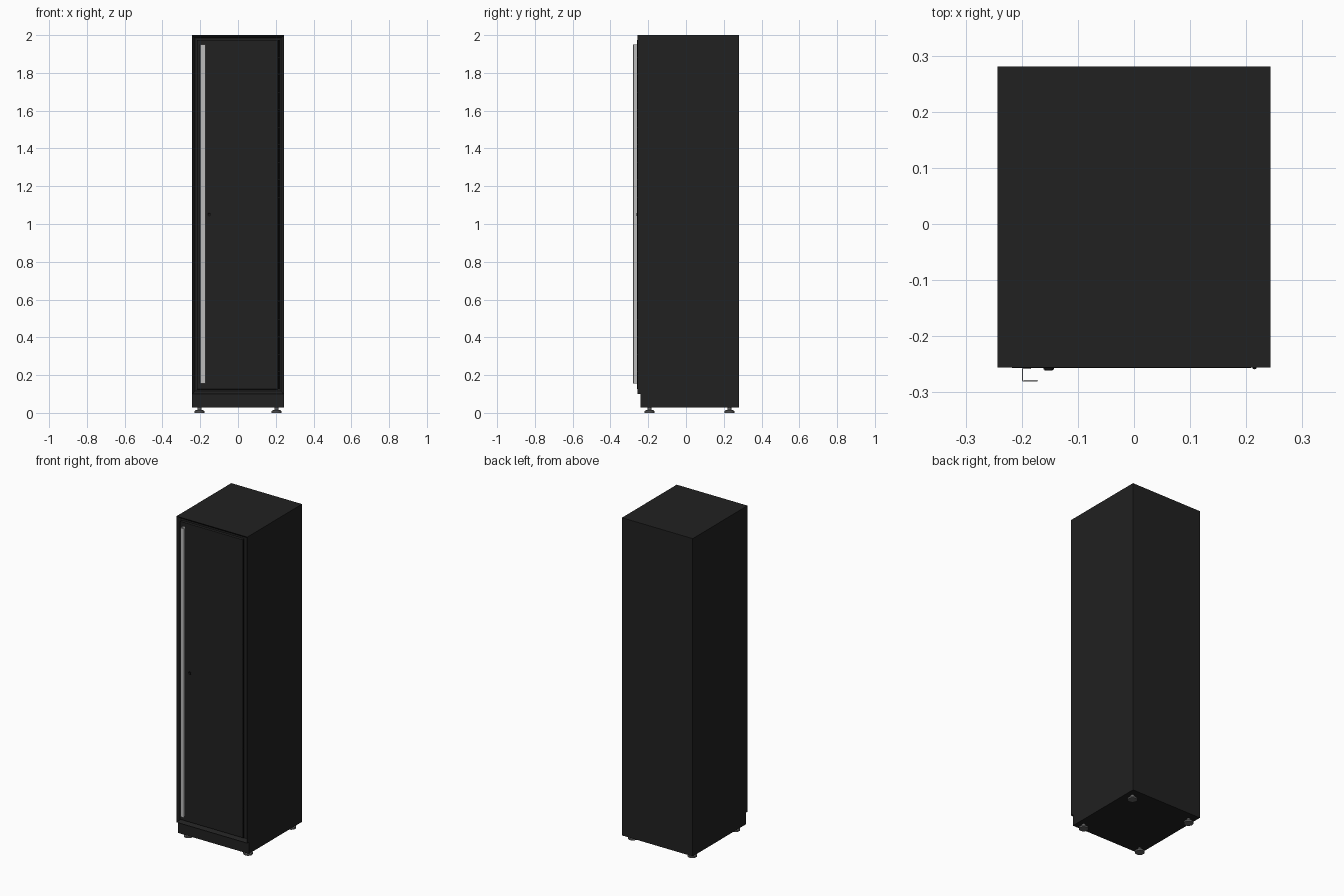
import bpy, bmesh, math
from mathutils import Matrix, Vector

if "Cube" in bpy.data.objects:
    bpy.data.objects.remove(bpy.data.objects["Cube"])


def material(name, rgb):
    m = bpy.data.materials.new(name)
    m.diffuse_color = (*rgb, 1)
    m.use_nodes = True
    m.node_tree.nodes["Principled BSDF"].inputs["Base Color"].default_value = m.diffuse_color
    return m


BLACK = material("black_paint", (0.015, 0.015, 0.015))
DARK = material("dark_metal", (0.006, 0.006, 0.006))
STEEL = material("brushed_steel", (0.5, 0.5, 0.5))
FOOT = material("foot_grey", (0.12, 0.12, 0.12))


def finish(bm, name, mat, smooth=False, bevel=0):
    bmesh.ops.recalc_face_normals(bm, faces=bm.faces)
    me = bpy.data.meshes.new(name)
    bm.to_mesh(me)
    bm.free()
    ob = bpy.data.objects.new(name, me)
    bpy.context.collection.objects.link(ob)
    me.materials.append(mat)
    if bevel:
        b = ob.modifiers.new("edge", 'BEVEL')
        b.width, b.segments, b.limit_method = bevel, 2, 'ANGLE'
    if smooth:
        bpy.ops.object.select_all(action='DESELECT')
        ob.select_set(True)
        bpy.context.view_layer.objects.active = ob
        bpy.ops.object.shade_smooth_by_angle(angle=math.radians(35))
    return ob


def box(name, lo, hi, mat, bevel=0):
    bm = bmesh.new()
    lo, hi = Vector(lo), Vector(hi)
    bmesh.ops.create_cube(bm, size=1, matrix=Matrix.Translation((lo + hi) / 2)
                          @ Matrix.Diagonal((*(hi - lo), 1)))
    return finish(bm, name, mat, bevel=bevel)


def add_cyl(bm, c, r1, r2, h, axis='Z', n=24):
    rot = Matrix.Rotation(math.radians(90), 4, 'X') if axis == 'Y' else Matrix()
    bmesh.ops.create_cone(bm, cap_ends=True, segments=n, radius1=r1, radius2=r2,
                          depth=h, matrix=Matrix.Translation(c) @ rot)


def extrude_profile(pts, vec):
    bm = bmesh.new()
    f = bm.faces.new([bm.verts.new(p) for p in pts])
    ext = bmesh.ops.extrude_face_region(bm, geom=[f], use_keep_orig=True)
    vs = [e for e in ext['geom'] if isinstance(e, bmesh.types.BMVert)]
    bmesh.ops.translate(bm, verts=vs, vec=vec)
    bmesh.ops.recalc_face_normals(bm, faces=bm.faces)
    return bm


# Cabinet body: stepped side profile with a recessed door opening
W, FY, BY = 0.243, -0.256, 0.281
side = [(FY, 0.10), (FY, 2.0), (BY, 2.0), (BY, 0.028), (-0.24, 0.028), (-0.24, 0.10)]
bm = extrude_profile([(-W, y, z) for y, z in side], (2 * W, 0, 0))
front = [f for f in bm.faces if f.normal.y < -0.9 and f.calc_center_median().z > 0.5]
bmesh.ops.inset_region(bm, faces=front, thickness=0.0225)
bmesh.ops.translate(bm, verts=front[0].verts, vec=(0, 0.02, 0))
finish(bm, "cabinet_body", BLACK)

# Door with narrow gaps, wider on the hinge side
box("door", (-0.218, FY - 0.0005, 0.125), (0.209, FY + 0.018, 1.975), BLACK, 0.001)

# Long hinge made of repeating knuckles
bm = bmesh.new()
n, z0, z1 = 20, 0.125, 1.975
step = (z1 - z0) / n
for i in range(n):
    add_cyl(bm, (0.2145, FY + 0.001, z0 + (i + 0.5) * step), 0.004, 0.004, step - 0.002, n=12)
finish(bm, "hinge", DARK, smooth=True)

# Full-height bent sheet handle
y0, y1 = FY - 0.0005, -0.281
handle = [(-0.184, y0), (-0.2, y0), (-0.2, y1 + 0.002), (-0.198, y1 + 0.0005),
          (-0.182, y1 + 0.0005), (-0.173, y1), (-0.171, y1 + 0.0015), (-0.173, y1 + 0.003),
          (-0.198, y1 + 0.0025), (-0.198, y0 - 0.002), (-0.184, y0 - 0.002)]
finish(extrude_profile([(x, y, 0.155) for x, y in handle], (0, 0, 1.795)),
       "handle", STEEL)

# Key lock beside the handle
bm = bmesh.new()
add_cyl(bm, (-0.152, FY - 0.001, 1.05), 0.0095, 0.0095, 0.004, 'Y')
add_cyl(bm, (-0.152, FY - 0.003, 1.05), 0.0085, 0.007, 0.004, 'Y')
finish(bm, "lock", DARK, smooth=True)
box("keyhole", (-0.1528, FY - 0.0055, 1.046), (-0.1512, FY - 0.004, 1.054), BLACK)

# Four levelling feet
for sx, sn in ((-1, "left"), (1, "right")):
    for y, yn in ((-0.193, "front"), (0.23, "back")):
        bm = bmesh.new()
        x = sx * 0.204
        add_cyl(bm, (x, y, 0.005), 0.027, 0.027, 0.010)
        add_cyl(bm, (x, y, 0.0125), 0.027, 0.018, 0.005)
        add_cyl(bm, (x, y, 0.023), 0.011, 0.011, 0.018, n=16)
        finish(bm, f"foot_{yn}_{sn}", FOOT, smooth=True)
